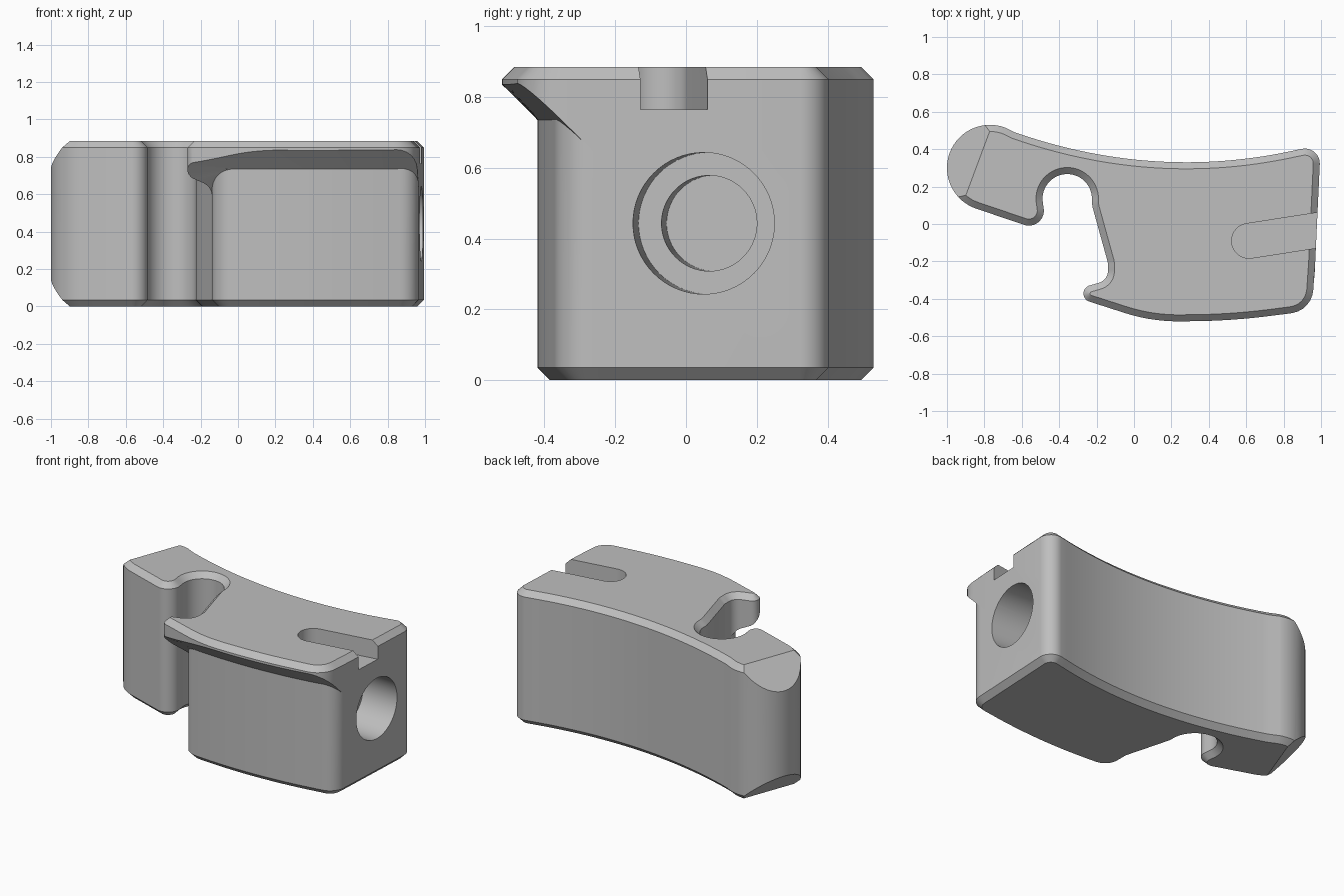
import bpy, bmesh, math
from mathutils import Vector, Matrix

cube = bpy.data.objects.get("Cube")
if cube:
    bpy.data.objects.remove(cube, do_unlink=True)

HEIGHT, CHAMFER = 0.885, 0.035


def arc(cx, cy, r, a0, a1, n):
    steps = [math.radians(a0 + (a1 - a0) * i / (n - 1)) for i in range(n)]
    return [Vector((cx + r * math.cos(a), cy + r * math.sin(a))) for a in steps]


def rounded(corners, n=10):
    """Open path of (x, y) points and (x, y, radius) filleted corners."""
    path = []
    for i, c in enumerate(corners):
        b = Vector(c[:2])
        if len(c) == 2:
            path.append(b)
            continue
        u = (Vector(corners[i - 1][:2]) - b).normalized()
        w = (Vector(corners[i + 1][:2]) - b).normalized()
        half = u.angle(w) / 2
        mid = b + (u + w).normalized() * c[2] / math.sin(half)
        t = c[2] / math.tan(half)
        p, q = b + u * t - mid, b + w * t - mid
        a0 = math.atan2(p.y, p.x)
        turn = math.remainder(math.atan2(q.y, q.x) - a0, math.tau)
        path += arc(mid.x, mid.y, c[2], math.degrees(a0), math.degrees(a0 + turn), n)
    return path


def resample(path, n):
    """n evenly spaced points along a path, end points kept."""
    dist = [0]
    for a, b in zip(path, path[1:]):
        dist.append(dist[-1] + (b - a).length)
    out, k = [], 0
    for i in range(n):
        d = dist[-1] * i / (n - 1)
        while k < len(path) - 2 and dist[k + 1] < d:
            k += 1
        f = (d - dist[k]) / (dist[k + 1] - dist[k])
        out.append(path[k].lerp(path[k + 1], min(f, 1)))
    return out


def clean(path):
    out = []
    for p in path:
        if not out or (p - out[-1]).length > 0.0005:
            out.append(p)
    return out


def outset(loop, d):
    """Mitred outward offset of a clockwise loop."""
    out = []
    for i, p in enumerate(loop):
        a = (p - loop[i - 1]).normalized()
        b = (loop[(i + 1) % len(loop)] - p).normalized()
        na, nb = Vector((-a.y, a.x)), Vector((-b.y, b.x))
        m = (na + nb).normalized()
        out.append(p + m * d / max(m.dot(na), 0.5))
    return out


def bow(x, y, radius):
    return y + (x - 0.28) ** 2 / (2 * radius)


def slope(p):
    """Height of the sloping underside of the front lip."""
    return min(0.735 + bow(p.x, -0.42, 3.4) - p.y, HEIGHT - CHAMFER - 0.005)


# Front edge: lip outline above, body outline below, matched section by section
start, joint = (0.934, -0.2), (-0.105, -0.235)
tip = arc(-0.225, -0.372, 0.01, 251, 110, 8)
lip = [
    rounded([start, (0.918, -0.432, 0.1)]
            + [(x / 20, bow(x / 20, -0.485, 3.5)) for x in range(15, 5, -1)]
            + [(0.1, -0.487, 0.9), tuple(tip[0])]),
    tip,
    rounded([tuple(tip[-1]), (-0.1, -0.325, 0.1), joint])]
front_arc = [(x / 20, bow(x / 20, -0.385, 3.4)) for x in range(16, -1, -1)]
body = [
    rounded([start, (0.928, -0.327, 0.07)] + front_arc[:-1]),
    [Vector(front_arc[-2]), Vector(front_arc[-1])],
    rounded([front_arc[-1], (-0.103, -0.363, 0.09), joint])]


def front_path(sections):
    pts = []
    for s, n in zip(sections, (64, 8, 26)):
        r = resample(s, n)
        pts += r[1:] if pts else r
    return pts


# Shared sides: notch wall, round pocket, small lobe, rounded end, curved back
shared = rounded([joint, (-0.105, -0.2, 0.1), (-0.155, -0.02, 0.5),
                  (-0.188, 0.1)])[1:]
shared += arc(-0.357, 0.135, 0.167, -4, 190, 36)
shared += rounded([tuple(shared[-1]), (-0.507, 0.005, 0.045), (-0.834, 0.116)])[1:-1]
shared += arc(-0.77, 0.3, 0.195, 251, 70, 36)
back = [(x / 20, bow(x / 20, 0.295, 2.66)) for x in range(-13, 18)]
shared += rounded(back + [(0.961, 0.379, 0.045), start])[:-1]
shared = clean(shared)

lip_top = front_path(lip) + shared
body_base = front_path(body) + shared
lip_wall, body_wall = outset(lip_top, CHAMFER), outset(body_base, CHAMFER)
n_front = len(lip_top) - len(shared)


def slope_ring(loop):
    return [(p.x, p.y, slope(p) if i < n_front else 0.57) for i, p in enumerate(loop)]


def flat_ring(loop, z):
    return [(p.x, p.y, z) for p in loop]


def new_object(name, bm):
    bmesh.ops.recalc_face_normals(bm, faces=bm.faces[:])
    mesh = bpy.data.meshes.new(name)
    bm.to_mesh(mesh)
    bm.free()
    obj = bpy.data.objects.new(name, mesh)
    bpy.context.collection.objects.link(obj)
    return obj


def loft(rings):
    bm = bmesh.new()
    vs = [[bm.verts.new(co) for co in ring] for ring in rings]
    for low, high in zip(vs, vs[1:]):
        for i in range(len(low)):
            bm.faces.new((low[i - 1], low[i], high[i], high[i - 1]))
    bm.faces.new(vs[0])
    bm.faces.new(vs[-1])
    return bm


# Curved block with chamfered rims and overhanging front lip
bm = loft([flat_ring(body_base, 0), flat_ring(body_wall, CHAMFER),
           slope_ring(body_wall), slope_ring(lip_wall),
           flat_ring(lip_wall, HEIGHT - CHAMFER), flat_ring(lip_top, HEIGHT)])
bmesh.ops.remove_doubles(bm, verts=bm.verts[:], dist=0.001)

# Slanted cuts above and below the rounded end
for z, up in ((HEIGHT, 1), (0, -1)):
    bmesh.ops.bisect_plane(bm, geom=bm.verts[:] + bm.edges[:] + bm.faces[:],
                           plane_co=(-0.77, 0.5, z), plane_no=(-0.94, 0.35, up),
                           clear_outer=True)
    bmesh.ops.holes_fill(bm, edges=[e for e in bm.edges if e.is_boundary], sides=0)
block = new_object("curved_block", bm)


def carve(cutter):
    cutter.hide_render = True
    mod = block.modifiers.new(cutter.name, 'BOOLEAN')
    mod.operation, mod.solver, mod.object = 'DIFFERENCE', 'EXACT', cutter
    bpy.context.view_layer.objects.active = block
    bpy.ops.object.modifier_apply(modifier=mod.name)
    bpy.data.objects.remove(cutter, do_unlink=True)


# Round-ended slot in the top
heading = Vector((math.cos(math.radians(8.8)), math.sin(math.radians(8.8))))
stadium = arc(0.615, -0.09, 0.093, 98.8, 278.8, 24)
stadium += [stadium[-1] + heading * 0.6, stadium[0] + heading * 0.6]
carve(new_object("slot_cutter", loft([flat_ring(stadium, 0.765), flat_ring(stadium, 1)])))

# Stepped bore in the end face
axis = Vector((-1, 0.06, 0)).normalized()
for radius, depth in ((0.2, 0.26), (0.135, 0.5)):
    bm = bmesh.new()
    middle = Vector((0.98, 0.05, 0.443)) + axis * (depth - 0.2) / 2
    turn = axis.to_track_quat('Z', 'Y').to_matrix().to_4x4()
    bmesh.ops.create_cone(bm, cap_ends=True, segments=64, radius1=radius, radius2=radius,
                          depth=depth + 0.2, matrix=Matrix.Translation(middle) @ turn)
    carve(new_object("bore_cutter", bm))

# Plain grey finish
grey = bpy.data.materials.new("plain_grey")
grey.use_nodes = True
colour = (0.52, 0.52, 0.52, 1)
grey.diffuse_color = colour
grey.node_tree.nodes["Principled BSDF"].inputs["Base Color"].default_value = colour
block.data.materials.clear()
block.data.materials.append(grey)

bpy.ops.object.select_all(action='DESELECT')
block.select_set(True)
bpy.context.view_layer.objects.active = block
bpy.ops.object.shade_smooth_by_angle(angle=math.radians(25))
